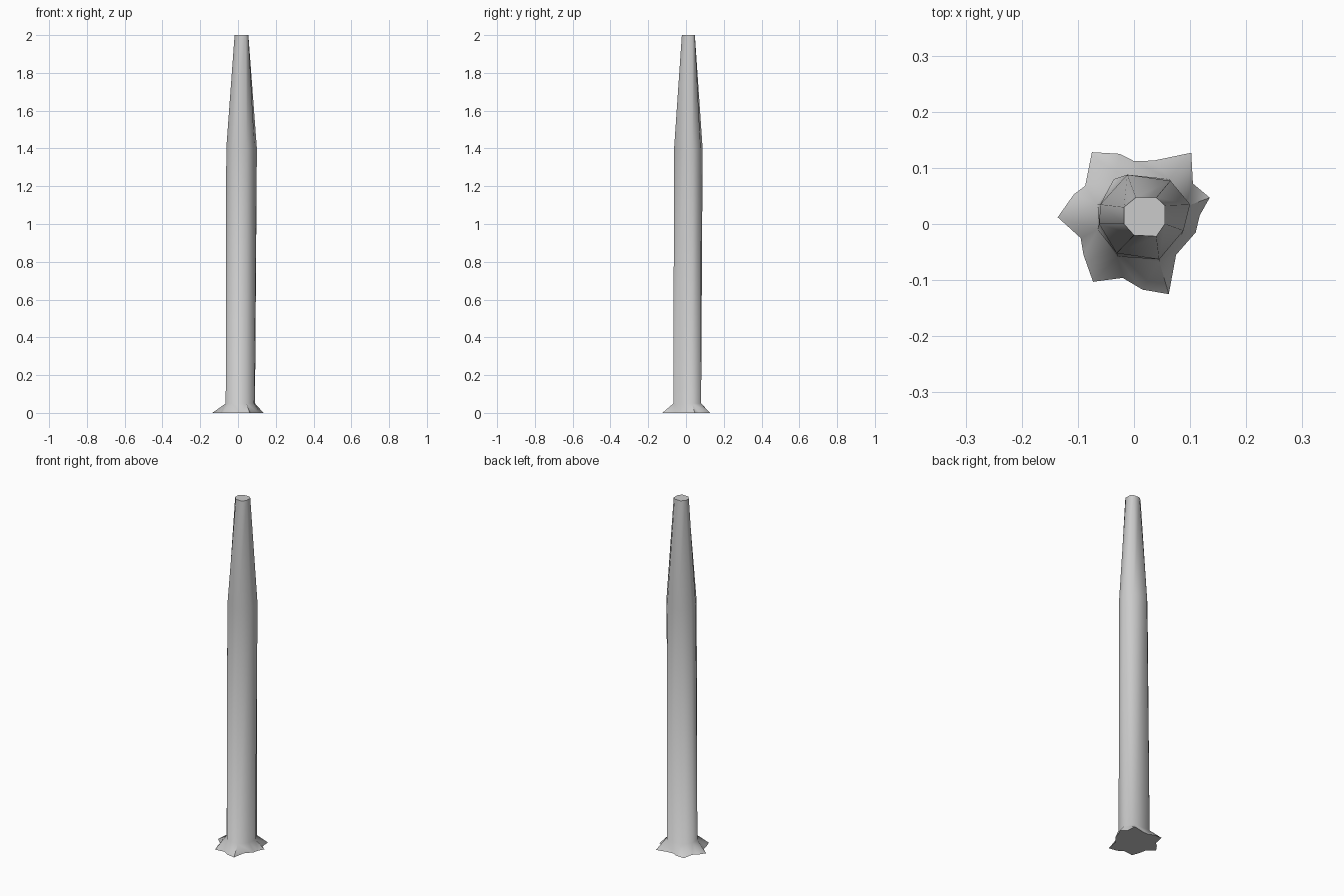
import bpy, bmesh, math

if "Cube" in bpy.data.objects:
    bpy.data.objects.remove(bpy.data.objects["Cube"])

# Root outline on the ground, counter-clockwise from the right-hand root
ROOT = [(0.135, 0.047), (0.105, 0.072), (0.102, 0.127), (0.035, 0.113), (0.0, 0.112),
        (-0.025, 0.125), (-0.075, 0.128), (-0.087, 0.068), (-0.107, 0.053), (-0.136, 0.012),
        (-0.095, -0.025), (-0.09, -0.055), (-0.073, -0.103), (-0.02, -0.096), (0.015, -0.117),
        (0.062, -0.125), (0.075, -0.055), (0.11, -0.015), (0.117, 0.015)]
# Eight-sided trunk sections: above the roots, at the shoulder, at the cut top
SECTIONS = [
    (0.05, [(0.09, 0.03), (0.064, 0.08), (-0.036, 0.08), (-0.065, 0.035),
            (-0.065, -0.01), (-0.03, -0.058), (0.045, -0.067), (0.085, -0.02)]),
    (1.40, [(0.1, 0.035), (0.065, 0.077), (-0.012, 0.088), (-0.06, 0.035),
            (-0.062, 0.0), (-0.031, -0.052), (0.045, -0.063), (0.088, -0.012)]),
    (2.00, [(0.055, 0.033), (0.04, 0.047), (0.003, 0.047), (-0.018, 0.03),
            (-0.018, 0.0), (0.0, -0.02), (0.04, -0.022), (0.055, 0.0)])]

bm = bmesh.new()


def ring(points, z):
    return [bm.verts.new((x, y, z)) for x, y in points]


root = ring(ROOT, 0)
rings = [ring(p, z) for z, p in SECTIONS]


def nearest(v):
    a = math.atan2(v.co.y - 0.01, v.co.x - 0.01)
    def gap(k):
        c = rings[0][k].co
        d = math.atan2(c.y - 0.01, c.x - 0.01) - a
        return abs(math.atan2(math.sin(d), math.cos(d)))
    return min(range(8), key=gap)


# Flared roots joined to the lowest trunk section
for i, v in enumerate(root):
    w = root[(i + 1) % len(root)]
    k, end = nearest(v), nearest(w)
    bm.faces.new((v, w, rings[0][k]))
    while k != end:
        bm.faces.new((w, rings[0][(k + 1) % 8], rings[0][k]))
        k = (k + 1) % 8

# Trunk walls
for lo, hi in zip(rings, rings[1:]):
    for k in range(8):
        j = (k + 1) % 8
        bm.faces.new((lo[k], lo[j], hi[j], hi[k]))

# Underside and cut top
bm.faces.new(root[::-1])
bm.faces.new(rings[-1])
bmesh.ops.recalc_face_normals(bm, faces=bm.faces)

mesh = bpy.data.meshes.new("tree_trunk")
bm.to_mesh(mesh)
bm.free()
trunk = bpy.data.objects.new("tree_trunk", mesh)
bpy.context.collection.objects.link(trunk)
bpy.context.view_layer.objects.active = trunk
trunk.select_set(True)
bpy.ops.object.shade_smooth_by_angle(angle=math.radians(60))
